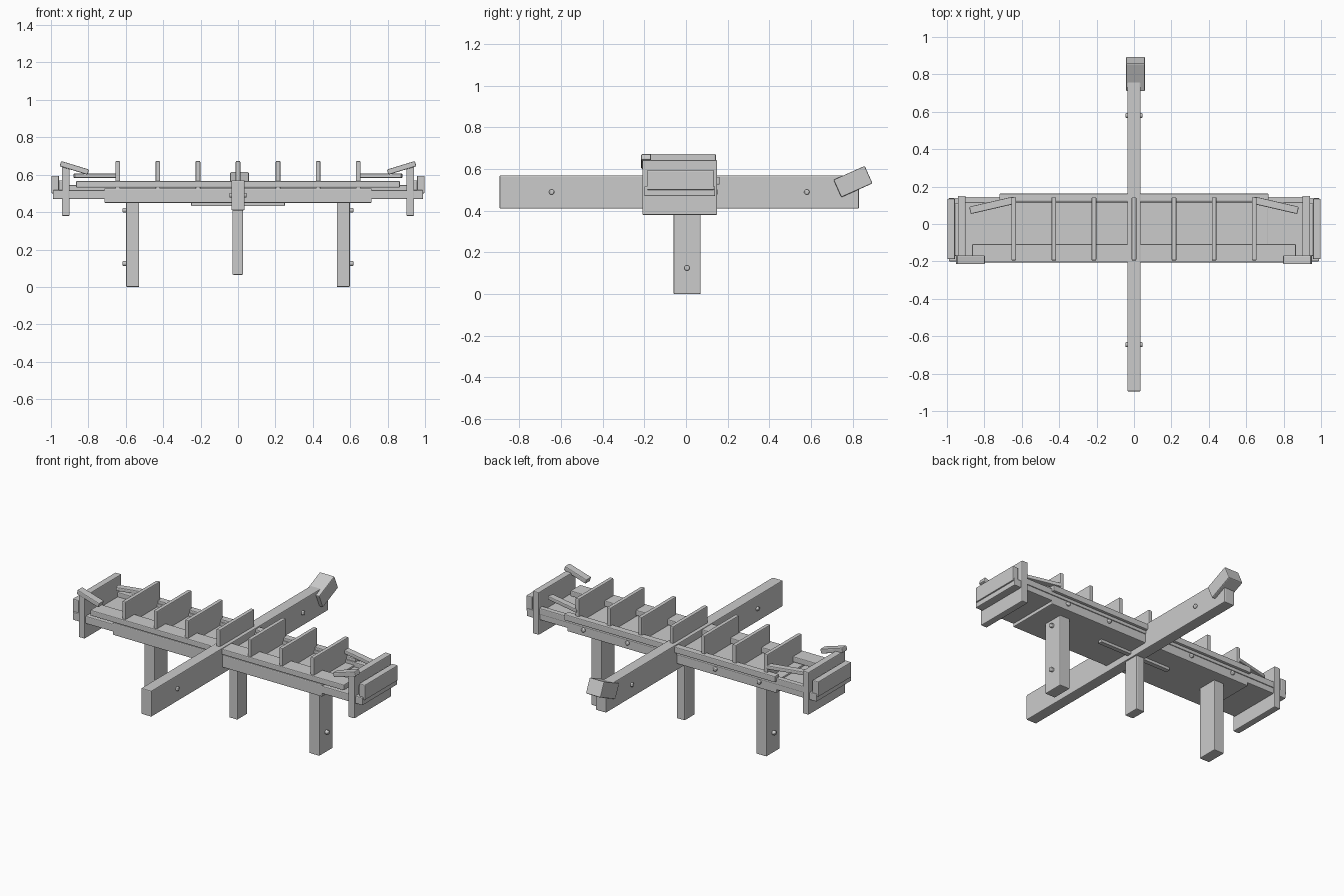
import bpy
from math import radians, pi

if "Cube" in bpy.data.objects:
    bpy.data.objects.remove(bpy.data.objects["Cube"])


def box(name, x, y, z, rot=(0, 0, 0), bevel=0.005):
    """Bevelled block from (min, max) extents, turned about its centre."""
    c = [(a + b) / 2 for a, b in (x, y, z)]
    s = [b - a for a, b in (x, y, z)]
    bpy.ops.mesh.primitive_cube_add(size=1, location=c)
    o = bpy.context.object
    o.name = name
    o.scale = s
    bpy.ops.object.transform_apply(location=False, rotation=False, scale=True)
    o.rotation_euler = [radians(r) for r in rot]
    m = o.modifiers.new("soft_edges", 'BEVEL')
    m.width = bevel
    m.segments = 2
    return o


def bolt(name, loc, axis):
    """Short round bolt head along x or y."""
    rot = (0, pi / 2, 0) if axis == 'x' else (pi / 2, 0, 0)
    bpy.ops.mesh.primitive_cylinder_add(vertices=16, radius=0.013, depth=0.03,
                                        location=loc, rotation=rot)
    o = bpy.context.object
    o.name = name
    m = o.modifiers.new("soft_edges", 'BEVEL')
    m.width = 0.005
    m.segments = 2
    bpy.ops.object.shade_smooth_by_angle()


# Cross beam with tilted end block
box("cross_beam", (-0.035, 0.035), (-0.895, 0.83), (0.41, 0.57))
box("beam_end_block", (-0.042, 0.058), (0.72, 0.884), (0.494, 0.586), (24, 0, 0))
for y in (-0.645, 0.58):
    for s in (-1, 1):
        bolt("beam_bolt", (s * 0.031, y, 0.49), 'x')

# Floor boards and rails
box("centre_board", (-0.715, 0.715), (-0.2, 0.14), (0.45, 0.527))
box("long_board", (-0.99, 0.99), (-0.2, 0.14), (0.47, 0.517))
box("front_rail", (-0.866, 0.866), (-0.205, -0.108), (0.531, 0.566))
box("rear_rail", (-0.72, 0.72), (0.12, 0.162), (0.525, 0.563))
box("rear_inner_rail", (-0.91, 0.91), (0.112, 0.145), (0.505, 0.545))
box("under_strip", (-0.25, 0.25), (-0.015, 0.015), (0.433, 0.455), bevel=0.003)
for x in (-0.6, -0.3, 0.3, 0.6):
    bolt("rear_bolt", (x, 0.137, 0.49), 'y')

# Upright dividers
for i in range(-3, 4):
    x = i * 0.2143
    box("divider", (x - 0.0125, x + 0.0125), (-0.195, 0.143), (0.52, 0.673))

# Legs
box("centre_leg", (-0.03, 0.027), (-0.045, 0.055), (0.065, 0.42))

# Mirrored side parts
for s in (-1, 1):
    def side(name, x, y, z, rot=(0, 0, 0)):
        xs = tuple(sorted((s * x[0], s * x[1])))
        box(name, xs, y, z, (rot[0], s * rot[1], s * rot[2]))

    side("side_leg", (0.528, 0.598), (-0.06, 0.07), (0, 0.46))
    for z in (0.125, 0.41):
        bolt("leg_bolt", (s * 0.602, 0.005, z), 'x')
    side("end_board", (0.9, 0.942), (-0.21, 0.15), (0.38, 0.643))
    side("outer_block", (0.957, 0.998), (-0.188, 0.135), (0.5, 0.594))
    side("block_joint", (0.93, 0.97), (-0.17, 0.11), (0.51, 0.57))
    side("tilted_handle", (0.797, 0.953), (-0.215, -0.168), (0.622, 0.651), (0, -17, 0))
    side("slanted_arm", (0.638, 0.88), (0.08, 0.12), (0.583, 0.606), (0, 0, -13))
